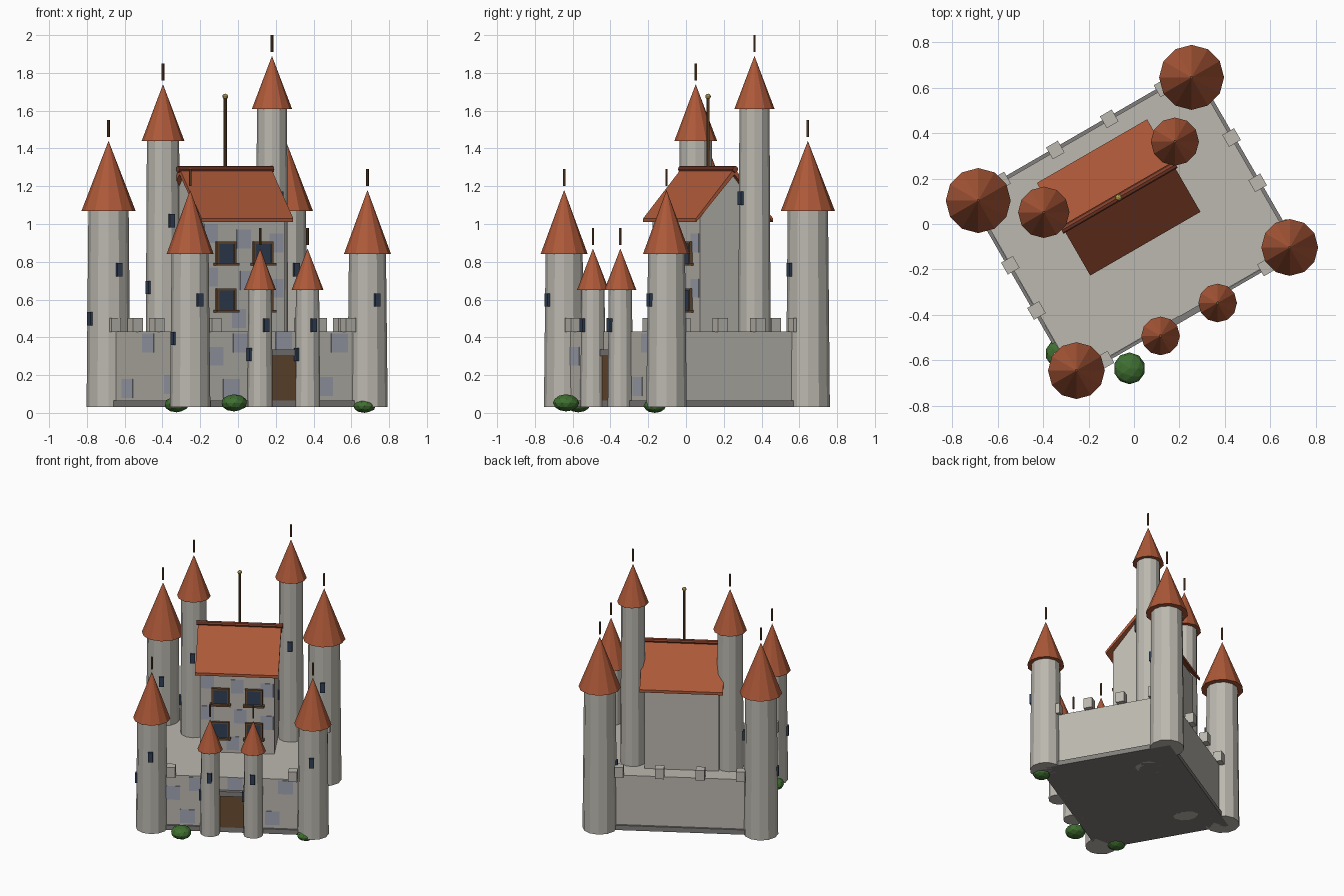
import bpy, bmesh, math
from mathutils import Matrix, Vector

if "Cube" in bpy.data.objects:
    bpy.data.objects.remove(bpy.data.objects["Cube"])

TURN = Matrix.Rotation(math.radians(30), 4, 'Z')   # whole castle is turned 30 degrees
SIDES = 12


def mat(name, r, g, b):
    m = bpy.data.materials.new(name)
    m.diffuse_color = (r, g, b, 1)
    m.use_nodes = True
    m.node_tree.nodes["Principled BSDF"].inputs["Base Color"].default_value = m.diffuse_color
    return m


STONE = mat("stone", .50, .48, .43)
PLINTH = mat("dark_stone", .22, .21, .20)
PATCH = mat("blue_stone", .36, .38, .45)
TILE = mat("roof_tile", .42, .10, .04)
RIDGE = mat("ridge_tile", .22, .05, .025)
WOOD = mat("wood", .14, .07, .03)
GLASS = mat("window_glass", .03, .05, .09)
GOLD = mat("brass", .45, .32, .08)
LEAF = mat("leaf", .05, .16, .03)


def finish(name, bm, material, matrix=Matrix()):
    bmesh.ops.recalc_face_normals(bm, faces=bm.faces)
    me = bpy.data.meshes.new(name)
    bm.to_mesh(me)
    bm.free()
    me.materials.append(material)
    ob = bpy.data.objects.new(name, me)
    bpy.context.collection.objects.link(ob)
    ob.matrix_world = TURN @ matrix
    return ob


def box(name, x, y, z, material):
    """Box from three (low, high) ranges in castle coordinates."""
    bm = bmesh.new()
    size = [b - a for a, b in (x, y, z)]
    mid = Vector([(a + b) / 2 for a, b in (x, y, z)])
    bmesh.ops.create_cube(bm, size=1, matrix=Matrix.Diagonal((*size, 1)))
    return finish(name, bm, material, Matrix.Translation(mid))


def block(name, c, size, material):
    return box(name, *[(m - s / 2, m + s / 2) for m, s in zip(c, size)], material)


def cone(name, x, y, z0, z1, r0, r1, material, sides=SIDES):
    bm = bmesh.new()
    bmesh.ops.create_cone(bm, cap_ends=True, segments=sides, radius1=r0, radius2=r1, depth=z1 - z0)
    return finish(name, bm, material, Matrix.Translation((x, y, (z0 + z1) / 2)))


def prism(name, profile, x0, x1, material):
    """Extrude a (y, z) profile along castle x."""
    bm = bmesh.new()
    face = bm.faces.new([bm.verts.new((x0, y, z)) for y, z in profile])
    out = bmesh.ops.extrude_face_region(bm, geom=[face])
    verts = [v for v in out["geom"] if isinstance(v, bmesh.types.BMVert)]
    bmesh.ops.translate(bm, verts=verts, vec=(x1 - x0, 0, 0))
    return finish(name, bm, material)


def tower(name, x, y, r, top, roof_r, apex):
    cone(name, x, y, .03, top + .01, r * 1.05, r * .96, STONE)
    cone(name + "_roof", x, y, top, apex, roof_r, 0, TILE)
    cone(name + "_finial", x, y, apex + .02, apex + .11, .007, .007, WOOD, 6)
    # one slit to the front, a lower one to the left
    h = top - .03
    block(name + "_front_slit", (x, y - r, .03 + .70 * h), (.032, .02, .07), GLASS)
    block(name + "_side_slit", (x - r, y, .03 + .45 * h), (.02, .032, .07), GLASS)


# curtain wall and plinth
box("plinth", (-.575, .575), (-.465, .465), (.03, .065), PLINTH)
box("curtain_wall", (-.56, .56), (-.45, .45), (.04, .43), STONE)

# merlons
for s in (-1, 1):
    for x in (-.41, -.137, .137, .41):
        if s > 0 or abs(x) > .2:
            block("merlon", (x, s * .455, .465), (.06, .06, .075), STONE)
    for y in (-.345, -.115, .115, .345):
        block("merlon", (s * .562, y, .465), (.06, .06, .075), STONE)

# towers
for s, side in ((-1, "left"), (1, "right")):
    tower("front_tower_" + side, s * .542, -.432, .102, .84, .125, 1.18)
    tower("back_tower_" + side, s * .542, .432, .111, 1.07, .143, 1.44)
    tower("gate_turret_" + side, s * .145, -.485, .064, .65, .085, .87)
tower("keep_tower_left", -.318, .243, .089, 1.44, .113, 1.74)
tower("keep_tower_right", .337, .224, .083, 1.61, .106, 1.89)

# gate
box("gate_door", (-.10, .10), (-.465, -.44), (.065, .305), WOOD)
box("gate_lintel", (-.12, .12), (-.478, -.44), (.30, .335), PLINTH)

# keep with gables and pitched roof
KY = .135
prism("keep", [(KY - .195, .42), (KY + .195, .42), (KY + .195, 1.03),
               (KY, 1.265), (KY - .195, 1.03)], -.25, .25, STONE)
prism("keep_roof", [(KY - .235, 1.01), (KY - .235, 1.03), (KY, 1.295), (KY + .235, 1.03),
                    (KY + .235, 1.01), (KY, 1.262)], -.28, .28, TILE)
bm = bmesh.new()
bmesh.ops.create_cone(bm, cap_ends=True, segments=8, radius1=.017, radius2=.017, depth=.58)
finish("ridge_cap", bm, RIDGE, Matrix.Translation((0, KY, 1.29)) @ Matrix.Rotation(math.pi / 2, 4, 'Y'))

# flagpole with brass ball
cone("flagpole", 0, KY, 1.30, 1.67, .009, .009, WOOD, 8)
bm = bmesh.new()
bmesh.ops.create_icosphere(bm, subdivisions=2, radius=.015)
finish("flagpole_ball", bm, GOLD, Matrix.Translation((0, KY, 1.675)))

# keep windows
FY = KY - .195
for x in (-.113, .113):
    for z in (.597, .845):
        block("window_glass", (x, FY - .004, z), (.095, .016, .105), GLASS)
        for s in (-1, 1):
            block("window_jamb", (x + s * .053, FY - .006, z), (.013, .024, .12), WOOD)
        block("window_head", (x, FY - .006, z + .056), (.119, .024, .012), WOOD)
        block("window_sill", (x, FY - .012, z - .058), (.14, .04, .014), WOOD)

# bluish stones set into the walls
for x, z in ((-.20, .95), (0, .92), (.20, .90), (-.20, .72), (.02, .70), (.20, .66), (-.03, .50)):
    block("keep_stone", (x, FY, z), (.085, .006, .10), PATCH)
for x, z in ((-.30, .13), (-.24, .37), (.02, .38), (.27, .14), (.36, .37), (-.40, .30)):
    block("wall_stone", (x, -.45, z), (.10, .006, .10), PATCH)
for y, z in ((.20, .13), (-.02, .37), (-.25, .15)):
    block("side_stone", (-.56, y, z), (.006, .12, .10), PATCH)

# bushes, placed in world coordinates
for x, y, z, r in ((-.02, -.635, .053, .07), (-.325, -.57, .045, .065), (.67, -.165, .037, .06)):
    bm = bmesh.new()
    bmesh.ops.create_icosphere(bm, subdivisions=2, radius=r)
    m = Matrix.Translation((x, y, z)) @ Matrix.Diagonal((1, 1, min(.65, z / r), 1))
    finish("bush", bm, LEAF, TURN.inverted() @ m)
